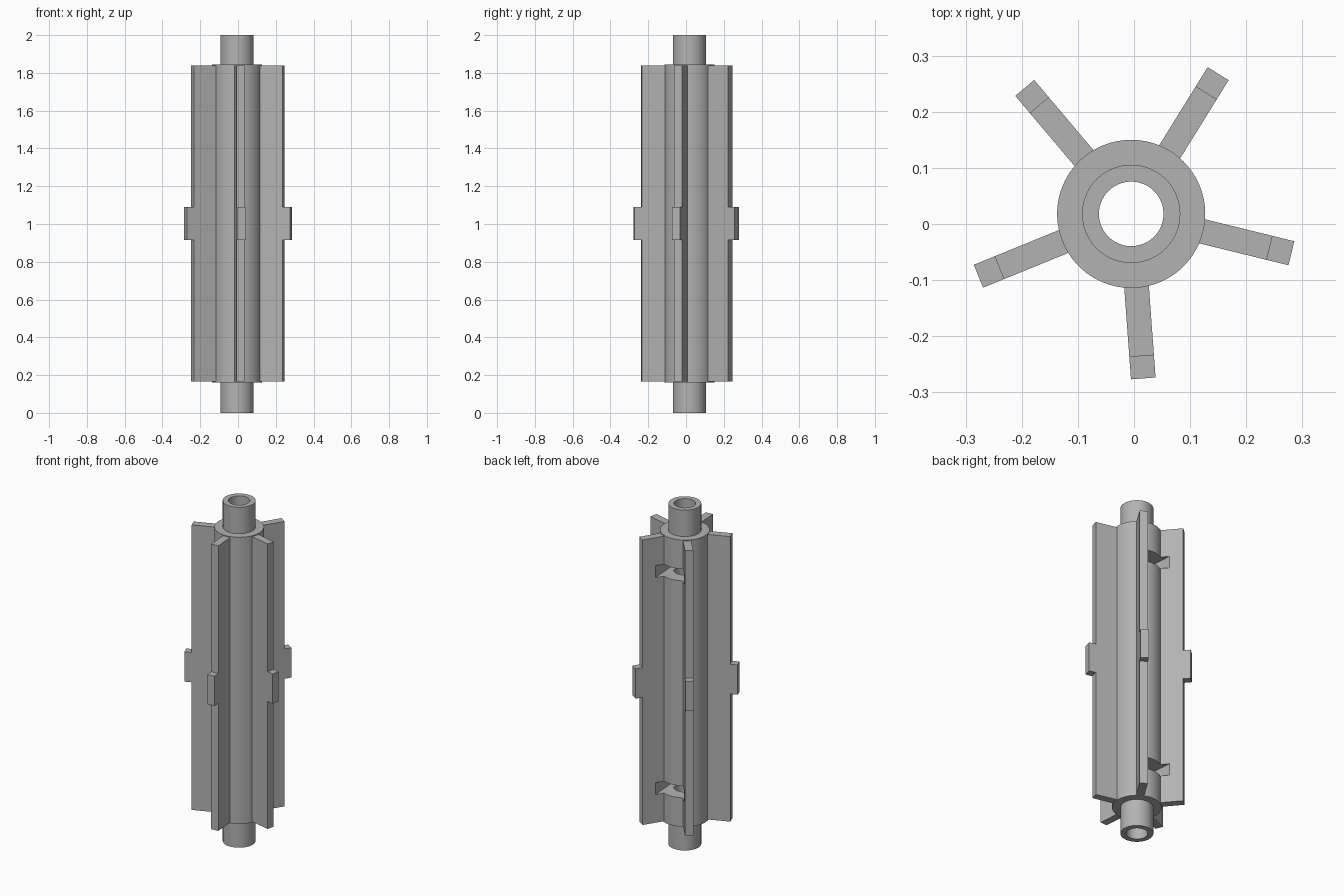
import bpy, bmesh
from math import radians, cos, sin
from mathutils import Matrix, Vector

cube = bpy.data.objects.get("Cube")
if cube:
    bpy.data.objects.remove(cube, do_unlink=True)

AXIS = Matrix.Translation((-0.005, 0.018, 0))   # hub centre line
FIRST_FIN = 58.2
POCKET_DIR = FIRST_FIN + 36                     # middle of the gap with pockets

grey = bpy.data.materials.new("plain grey")
grey.use_nodes = True
colour = (0.45, 0.45, 0.45, 1)
grey.diffuse_color = colour
grey.node_tree.nodes["Principled BSDF"].inputs["Base Color"].default_value = colour


def make_object(name, bm):
    bmesh.ops.recalc_face_normals(bm, faces=bm.faces)
    mesh = bpy.data.meshes.new(name)
    bm.to_mesh(mesh)
    bm.free()
    mesh.materials.append(grey)
    obj = bpy.data.objects.new(name, mesh)
    bpy.context.collection.objects.link(obj)
    return obj


def lathe(name, profile, steps=96):
    bm = bmesh.new()
    rings = []
    for i in range(steps):
        a = radians(360 * i / steps)
        rings.append([bm.verts.new((r * cos(a), r * sin(a), z)) for r, z in profile])
    n = len(profile)
    for i in range(steps):
        here, there = rings[i], rings[(i + 1) % steps]
        for j in range(n):
            k = (j + 1) % n
            bm.faces.new((here[j], there[j], there[k], here[k]))
    bm.transform(AXIS)
    return make_object(name, bm)


def fin(name, angle, thickness=0.044):
    # radial plate with a tab halfway up its outer edge
    outline = [(0.12, 0.165), (0.254, 0.165), (0.254, 0.915), (0.294, 0.915),
               (0.294, 1.09), (0.254, 1.09), (0.254, 1.84), (0.12, 1.84)]
    bm = bmesh.new()
    face = bm.faces.new([bm.verts.new((r, -thickness / 2, z)) for r, z in outline])
    extruded = bmesh.ops.extrude_face_region(bm, geom=[face])["geom"]
    moved = [v for v in extruded if isinstance(v, bmesh.types.BMVert)]
    bmesh.ops.translate(bm, verts=moved, vec=(0, thickness, 0))
    bm.transform(AXIS @ Matrix.Rotation(radians(angle), 4, "Z"))
    return make_object(name, bm)


def pocket_cutter():
    # two boxes reaching from outside into the bore
    bm = bmesh.new()
    for z in (0.365, 1.64):
        size = Matrix.Diagonal(Vector((0.3, 0.176, 0.07, 1)))
        bmesh.ops.create_cube(bm, size=1, matrix=Matrix.Translation((0.15, 0, z)) @ size)
    bm.transform(AXIS @ Matrix.Rotation(radians(POCKET_DIR), 4, "Z"))
    obj = make_object("pocket_cutter", bm)
    obj.hide_render = True
    obj.display_type = "WIRE"
    return obj


# hub with a hollow shaft through it
hub = lathe("hub_and_shaft", [(0.0575, 0), (0.0875, 0), (0.0875, 0.16), (0.132, 0.16),
                              (0.132, 1.845), (0.0875, 1.845), (0.0875, 2), (0.0575, 2)])
fins = [fin(f"fin_{i + 1}", FIRST_FIN + 72 * i) for i in range(5)]

# pockets cut into the hub and the two neighbouring fins
cutter = pocket_cutter()
for obj in (hub, fins[0], fins[1]):
    mod = obj.modifiers.new("pockets", "BOOLEAN")
    mod.operation = "DIFFERENCE"
    mod.solver = "EXACT"
    mod.object = cutter
    bpy.context.view_layer.update()
    cut = bpy.data.meshes.new_from_object(obj.evaluated_get(bpy.context.evaluated_depsgraph_get()))
    obj.modifiers.clear()
    obj.data = cut
bpy.data.objects.remove(cutter, do_unlink=True)

# smooth round walls, crisp edges
bpy.ops.object.select_all(action="DESELECT")
hub.select_set(True)
bpy.context.view_layer.objects.active = hub
bpy.ops.object.shade_smooth_by_angle(angle=radians(30))
